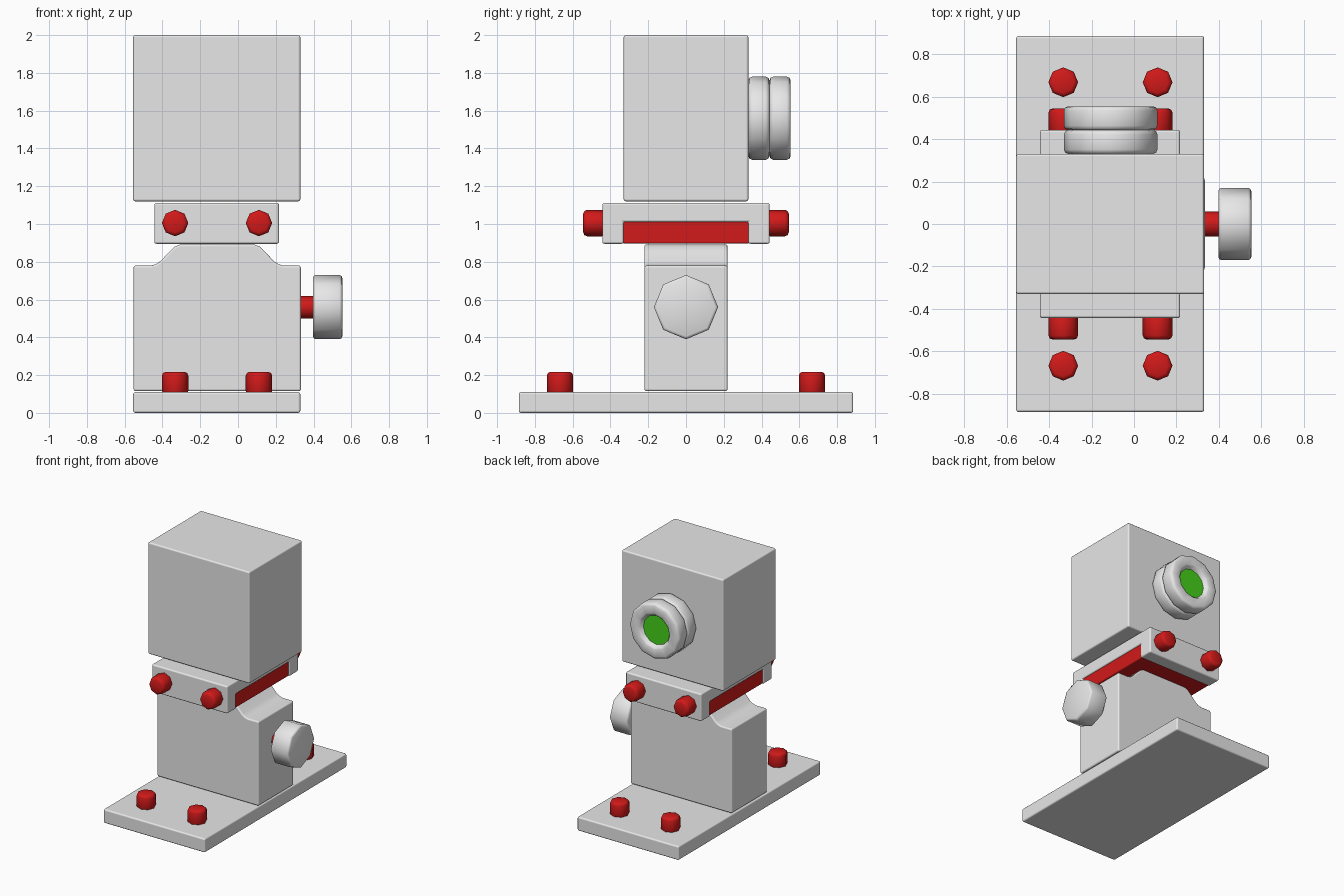
import bpy, bmesh, math
from mathutils import Matrix, Vector

if "Cube" in bpy.data.objects:
    bpy.data.objects.remove(bpy.data.objects["Cube"], do_unlink=True)

CX = -0.11   # centre line of the body


def material(name, rgb):
    m = bpy.data.materials.new(name)
    m.use_nodes = True
    m.diffuse_color = (*rgb, 1)
    m.node_tree.nodes["Principled BSDF"].inputs["Base Color"].default_value = (*rgb, 1)
    return m


GREY = material("light grey", (0.8, 0.8, 0.8))
RED = material("red", (0.64, 0.01, 0.01))
GREEN = material("green", (0.06, 0.64, 0.01))


def finish(name, bm, mat, bevel=0.012, smooth=50):
    """Turn a bmesh into a softly bevelled object."""
    bmesh.ops.recalc_face_normals(bm, faces=bm.faces)
    mesh = bpy.data.meshes.new(name)
    bm.to_mesh(mesh)
    bm.free()
    mesh.materials.append(mat)
    ob = bpy.data.objects.new(name, mesh)
    bpy.context.collection.objects.link(ob)
    bpy.ops.object.select_all(action="DESELECT")
    ob.select_set(True)
    bpy.context.view_layer.objects.active = ob
    bpy.ops.object.shade_smooth_by_angle(angle=math.radians(smooth))
    if bevel:
        mod = ob.modifiers.new("soft edges", "BEVEL")
        mod.width = bevel
        mod.segments = 3
        mod.limit_method = "ANGLE"
        mod.angle_limit = math.radians(50)
        mod.harden_normals = True
    return ob


def box(name, lo, hi, mat, bevel=0.012):
    lo, hi = Vector(lo), Vector(hi)
    bm = bmesh.new()
    bmesh.ops.create_cube(bm, size=1)
    bmesh.ops.scale(bm, vec=hi - lo, verts=bm.verts)
    bmesh.ops.translate(bm, vec=(lo + hi) / 2, verts=bm.verts)
    return finish(name, bm, mat, bevel)


def prism(name, points, sweep, mat):
    """Extrude a flat outline along the sweep vector."""
    bm = bmesh.new()
    face = bm.faces.new([bm.verts.new(p) for p in points])
    out = bmesh.ops.extrude_face_region(bm, geom=[face])
    verts = [g for g in out["geom"] if isinstance(g, bmesh.types.BMVert)]
    bmesh.ops.translate(bm, vec=sweep, verts=verts)
    return finish(name, bm, mat)


def lathe(name, profile, start, axis, sides, mat, smooth=50):
    """Spin (radius, distance) points around an axis leaving start."""
    turn = Vector((0, 0, 1)).rotation_difference(Vector(axis)).to_matrix().to_4x4()
    place = Matrix.Translation(start) @ turn
    bm = bmesh.new()
    rings = []
    for r, d in profile:
        rings.append([bm.verts.new(place @ Vector((r * math.cos(a), r * math.sin(a), d)))
                      for a in (i * math.tau / sides for i in range(sides))])
    for a, b in zip(rings, rings[1:]):
        for i in range(sides):
            j = (i + 1) % sides
            bm.faces.new((a[i], a[j], b[j], b[i]))
    bm.faces.new(rings[0])
    bm.faces.new(rings[-1])
    return finish(name, bm, mat, 0, smooth)


def drum(name, r, length, chamfer, start, axis, sides, mat):
    c, k = chamfer, chamfer * 0.3
    profile = [(r - c, 0), (r - k, k), (r, c), (r, length - c),
               (r - k, length - k), (r - c, length)]
    return lathe(name, profile, start, axis, sides, mat)


# Base plate and camera head
box("base_plate", (-0.555, -0.885, 0), (0.33, 0.885, 0.11), GREY)
box("head", (-0.555, -0.33, 1.12), (0.33, 0.33, 2), GREY)

# Pedestal with curved shoulders
half = [(0.443, 0.115), (0.443, 0.78), (0.35, 0.78), (0.325, 0.787),
        (0.3, 0.803), (0.25, 0.857), (0.225, 0.88), (0.195, 0.892)]
outline = half + [(-x, z) for x, z in reversed(half)]
prism("pedestal", [(CX + x, -0.22, z) for x, z in outline], (0, 0.44, 0), GREY)

# Clamp channel and the sliding plate inside it
channel = [(0.443, 0.895), (0.443, 1.112), (-0.443, 1.112), (-0.443, 0.895),
           (-0.33, 0.895), (-0.33, 1.01), (0.33, 1.01), (0.33, 0.895)]
prism("clamp", [(-0.443, y, z) for y, z in channel], (0.66, 0, 0), GREY)
box("sliding_plate", (-0.435, -0.335, 0.897), (0.209, 0.335, 1.015), RED, 0.008)

# Bolts on the base and on the clamp
for side, x in (("right", -0.333), ("left", 0.111)):
    for end, s in (("front", -1), ("back", 1)):
        drum(f"base_bolt_{end}_{side}", 0.07, 0.12, 0.02, (x, s * 0.667, 0.097), (0, 0, 1), 8, RED)
        drum(f"clamp_bolt_{end}_{side}", 0.07, 0.12, 0.02, (x, s * 0.424, 1.005), (0, s, 0), 8, RED)

# Adjusting knob and its shaft
drum("knob_shaft", 0.06, 0.12, 0.005, (0.31, 0, 0.56), (1, 0, 0), 8, RED)
drum("knob", 0.17, 0.155, 0.015, (0.397, 0, 0.56), (1, 0, 0), 8, GREY)

# Lens: a closed ring, a hollowed ring and the glass
drum("lens_ring_inner", 0.22, 0.112, 0.02, (CX, 0.33, 1.56), (0, 1, 0), 12, GREY)
cup = [(0.2, 0), (0.214, 0.006), (0.22, 0.02), (0.22, 0.092), (0.214, 0.106),
       (0.2, 0.112), (0.142, 0.112), (0.132, 0.106), (0.115, 0.08)]
lathe("lens_ring_outer", cup, (CX, 0.442, 1.56), (0, 1, 0), 12, GREY)
lathe("lens_glass", [(0.115, 0), (0.115, 0.004)], (CX, 0.52, 1.56), (0, 1, 0), 12, GREEN, 30)
